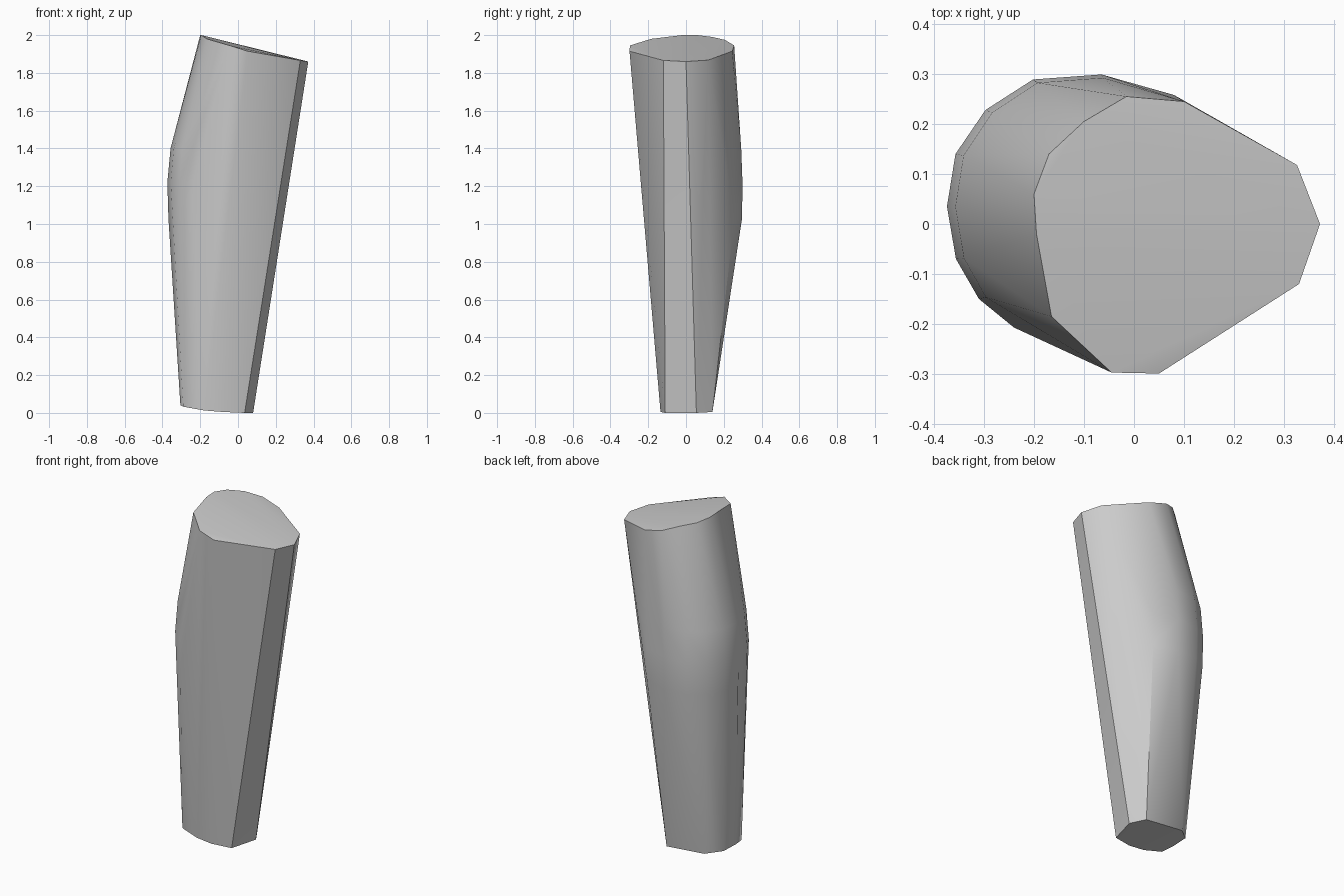
import bpy
import bmesh
import math

cube = bpy.data.objects.get("Cube")
if cube:
    bpy.data.objects.remove(cube, do_unlink=True)

# Slanted top rim
top_rim = [
    (-0.20, 0.06, 2.0), (-0.195, -0.02, 2.0), (-0.165, -0.185, 1.98),
    (-0.045, -0.297, 1.945), (0.05, -0.299, 1.915), (0.33, -0.12, 1.866),
    (0.372, 0.0, 1.86), (0.326, 0.118, 1.868), (0.10, 0.245, 1.915),
    (-0.015, 0.255, 1.945), (-0.10, 0.205, 1.975), (-0.17, 0.14, 1.99),
]

# Slightly tilted bottom rim
bottom_rim = [
    (0.08, 0.055, 0.0), (0.035, -0.11, 0.0), (-0.08, -0.135, 0.005),
    (-0.18, -0.132, 0.013), (-0.29, -0.11, 0.033), (-0.305, -0.03, 0.04),
    (-0.30, 0.075, 0.04), (-0.22, 0.143, 0.028), (0.03, 0.14, 0.005),
]

# Outline of the calf bulge, repeated at several heights
bulge = [
    (-0.24, -0.207), (-0.31, -0.15), (-0.356, -0.07), (-0.374, 0.035),
    (-0.357, 0.14), (-0.297, 0.228), (-0.202, 0.289), (-0.065, 0.299),
    (0.08, 0.258),
]
levels = [(1.40, 0.955), (1.22, 1.0), (1.03, 0.985)]

points = top_rim + bottom_rim
for z, scale in levels:
    points += [(x * scale, y * (1 + scale) / 2, z) for x, y in bulge]

# Skin stretched around the rims and bulge
bm = bmesh.new()
verts = [bm.verts.new(p) for p in points]
hull = bmesh.ops.convex_hull(bm, input=verts)
unused = {g for g in hull["geom_interior"] + hull["geom_unused"]
          if isinstance(g, bmesh.types.BMVert)}
bmesh.ops.delete(bm, geom=list(unused), context="VERTS")
bmesh.ops.dissolve_limit(bm, angle_limit=math.radians(1.5),
                         verts=bm.verts[:], edges=bm.edges[:])
bmesh.ops.recalc_face_normals(bm, faces=bm.faces[:])

mesh = bpy.data.meshes.new("lower_leg")
bm.to_mesh(mesh)
bm.free()
leg = bpy.data.objects.new("lower_leg", mesh)
bpy.context.collection.objects.link(leg)

# Plain grey surface
grey = bpy.data.materials.new("plain_grey")
grey.use_nodes = True
colour = (0.6, 0.6, 0.6, 1.0)
grey.diffuse_color = colour
grey.node_tree.nodes["Principled BSDF"].inputs["Base Color"].default_value = colour
mesh.materials.append(grey)

# Smooth sides with crisp cap edges
bpy.ops.object.select_all(action="DESELECT")
leg.select_set(True)
bpy.context.view_layer.objects.active = leg
bpy.ops.object.shade_smooth_by_angle(angle=math.radians(30))
